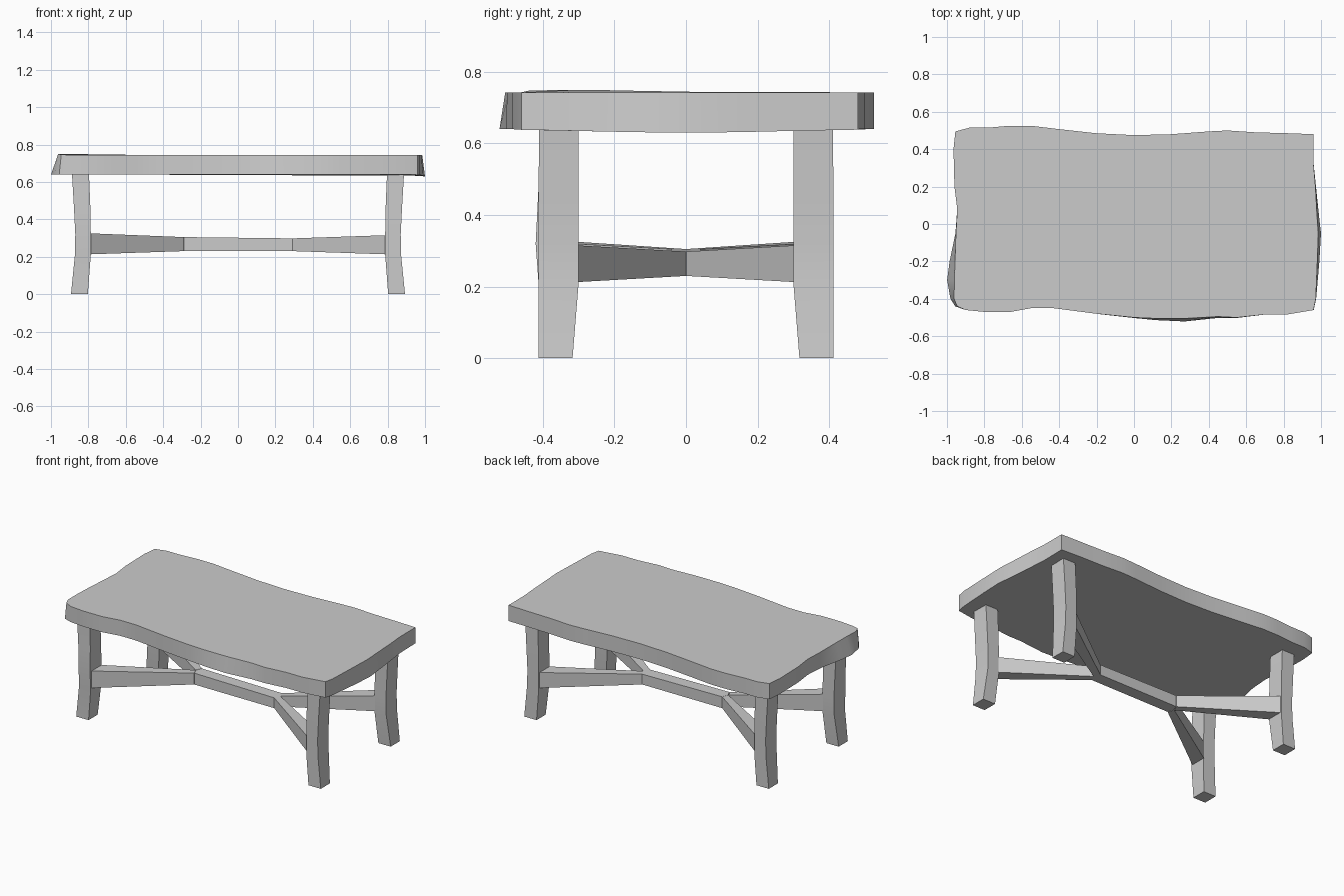
import bpy, bmesh
from math import exp, radians

if "Cube" in bpy.data.objects:
    bpy.data.objects.remove(bpy.data.objects["Cube"])


def loft(bm, rings):
    """Skin a list of equal-length rings and cap both ends."""
    rows = [[bm.verts.new(p) for p in r] for r in rings]
    n = len(rows[0])
    for a, b in zip(rows, rows[1:]):
        for i in range(n):
            j = (i + 1) % n
            bm.faces.new((a[i], a[j], b[j], b[i]))
    bm.faces.new(rows[0][::-1])
    bm.faces.new(rows[-1])


def make(name, parts, angle=30):
    bm = bmesh.new()
    for rings in parts:
        loft(bm, rings)
    bmesh.ops.recalc_face_normals(bm, faces=bm.faces)
    me = bpy.data.meshes.new(name)
    bm.to_mesh(me)
    bm.free()
    ob = bpy.data.objects.new(name, me)
    bpy.context.collection.objects.link(ob)
    bpy.ops.object.select_all(action='DESELECT')
    ob.select_set(True)
    bpy.context.view_layer.objects.active = ob
    bpy.ops.object.shade_smooth_by_angle(angle=radians(angle))


def bump(v, centre, width):
    return exp(-((v - centre) / width) ** 2)


# Live-edge slab: wavy outline, the lower rim flares out in places
front = [(-.945, -.44), (-.9, -.46), (-.8, -.47), (-.66, -.47), (-.55, -.45), (-.43, -.45),
         (-.2, -.48), (0, -.5), (.12, -.505), (.27, -.505), (.45, -.495), (.55, -.5),
         (.69, -.485), (.81, -.485), (.96, -.46)]
right = [(.972, -.4), (.98, -.2), (.985, -.05), (.978, .05), (.97, .2), (.96, .32), (.96, .48)]
back = [(.83, .485), (.65, .49), (.5, .5), (.4, .495), (.2, .48), (0, .475), (-.2, .485),
        (-.4, .507), (-.55, .525), (-.67, .525), (-.78, .515), (-.88, .515), (-.955, .495)]
left = [(-.965, .4), (-.96, .2), (-.945, .08), (-.952, -.05), (-.957, -.2), (-.96, -.3), (-.962, -.4)]
top = [(x, y, .743 + (.007 * bump(y, -.3, .2) if x < -.93 else 0)) for x, y in front + right + back + left]
bottom = []
for x, y, z in top:
    zb = .64
    if x < -.93:
        x -= .04 * bump(y, -.28, .14)
    elif x > .93:
        x += .015 * bump(y, -.08, .22)
        zb -= .01 * bump(y, 0, .35)
    elif y < -.4:
        y -= .016 * bump(x, .27, .2)
    bottom.append((x, y, zb))
make("table_top", [[bottom, top]], 40)

# Gently bent legs: z, x outer, x inner, y outer, y inner
for side, sx in (("left", -1), ("right", 1)):
    for end, sy in (("front", -1), ("back", 1)):
        bulge = .008 if (sx, sy) == (-1, -1) else 0
        rows = [(0, .893, .803, .412, .317), (.21, .872, .787, .412, .300),
                (.32, .870, .787, .412 + bulge, .300), (.48, .878, .790, .412, .300),
                (.65, .888, .797, .410, .300)]
        make(f"{end}_{side}_leg",
             [[[(sx * xo, sy * yo, z), (sx * xi, sy * yo, z), (sx * xi, sy * yi, z), (sx * xo, sy * yi, z)]
               for z, xo, xi, yo, yi in rows]])

# Centre stretcher with pointed ends
beam = [(-.29, -.04), (.295, -.04), (.312, 0), (.295, .04), (-.29, .04), (-.307, 0)]
make("centre_stretcher", [[[(x, y, .23) for x, y in beam],
                           [(x, y, .305 if x < 0 else .298) for x, y in beam]]])

# Forked braces widening from the stretcher to each leg
for side, sx, z_in, z_out in (("left", -1, .305, .325), ("right", 1, .298, .315)):
    for end, sy in (("front", -1), ("back", 1)):
        xi = .292
        make(f"{end}_{side}_brace", [[
            [(sx * xi, sy * .04, .23), (sx * .31, 0, .23), (sx * .31, 0, z_in), (sx * xi, sy * .04, z_in)],
            [(sx * .79, sy * .405, .213), (sx * .79, sy * .3, .213),
             (sx * .79, sy * .3, z_out), (sx * .79, sy * .405, z_out)]]])
